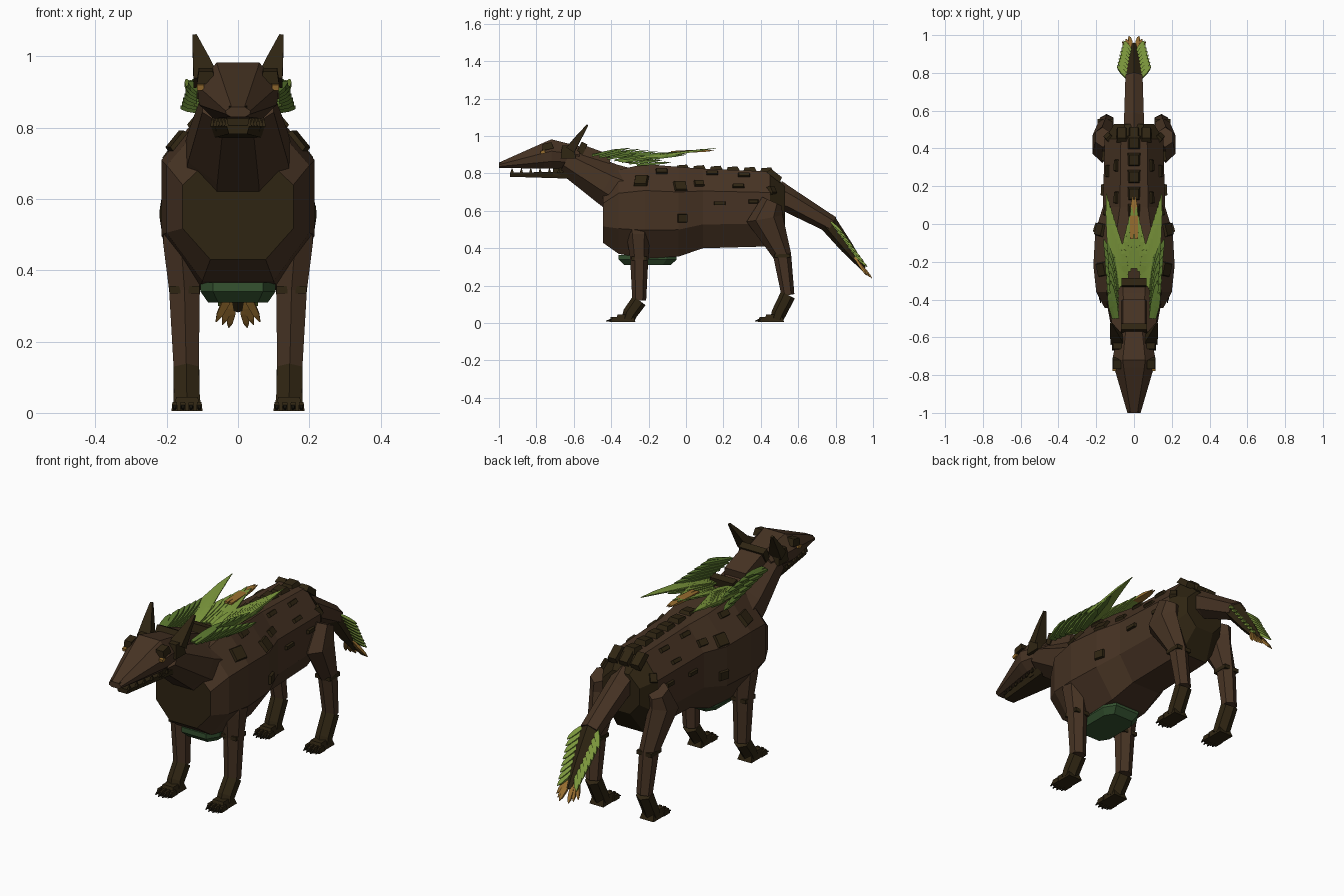
import bpy, bmesh, math
from mathutils import Vector, Matrix
from mathutils.bvhtree import BVHTree

if "Cube" in bpy.data.objects:
    bpy.data.objects.remove(bpy.data.objects["Cube"])


def material(name, rgb):
    m = bpy.data.materials.new(name)
    m.use_nodes = True
    m.diffuse_color = (*rgb, 1)
    m.node_tree.nodes["Principled BSDF"].inputs["Base Color"].default_value = (*rgb, 1)
    return m


BARK = material("brown bark", (.062, .033, .017))
DARK = material("dark bark", (.028, .018, .006))
LEAF = material("leaf green", (.2, .31, .045))
DEEP = material("deep leaf green", (.1, .18, .027))
MOSS = material("moss green", (.035, .085, .03))
TAN = material("dry leaf tan", (.32, .16, .03))
BLACK = material("claw black", (.01, .008, .004))


def finish(name, bm, *mats, rule=None):
    bmesh.ops.recalc_face_normals(bm, faces=bm.faces)
    if rule:
        for f in bm.faces:
            f.material_index = rule(f)
    mesh = bpy.data.meshes.new(name)
    bm.to_mesh(mesh)
    bm.free()
    for m in mats:
        mesh.materials.append(m)
    ob = bpy.data.objects.new(name, mesh)
    bpy.context.collection.objects.link(ob)
    return ob


def loft(bm, rings):
    loops = [[bm.verts.new(p) for p in ring] for ring in rings]
    n = len(loops[0])
    for a, b in zip(loops, loops[1:]):
        for i in range(n):
            bm.faces.new((a[i], a[(i + 1) % n], b[(i + 1) % n], b[i]))
    bm.faces.new(loops[0])
    bm.faces.new(loops[-1])


def section(y, z0, z1, w, profile):
    """Mirrored cross-section; profile holds (width, height) fractions."""
    half = [Vector((a * w, y, z0 + h * (z1 - z0))) for a, h in profile]
    return half + [Vector((-p.x, p.y, p.z)) for p in reversed(half)]


def tube(bm, stops, n=8):
    """Faceted limb through (x, y, z, half_width, half_depth) stops."""
    pts = [Vector(s[:3]) for s in stops]
    rings = []
    for i, (p, s) in enumerate(zip(pts, stops)):
        t = (pts[min(i + 1, len(pts) - 1)] - pts[max(i - 1, 0)]).normalized()
        u = Vector((1, 0, 0))
        u = (u - t * u.dot(t)).normalized()
        v = t.cross(u)
        k = 1 / math.cos(math.pi / n)
        angles = [(j + .5) * math.tau / n for j in range(n)]
        rings.append([p + u * s[3] * k * math.cos(a) + v * s[4] * k * math.sin(a) for a in angles])
    loft(bm, rings)


def box(bm, loc, size, tilt=0, taper=1, rot=None):
    rot = rot or Matrix.Rotation(math.radians(tilt), 3, 'X')
    corners = ((-1, -1), (1, -1), (1, 1), (-1, 1))
    loft(bm, [[Vector(loc) + rot @ Vector((x * size[0] * k / 2, y * size[1] * k / 2, z * size[2] / 2))
               for x, y in corners] for z, k in ((-1, 1), (1, taper))])


def blade(bm, base, tip, width=.016, thick=.007):
    a, b = Vector(base), Vector(tip)
    stops = [(*a.lerp(b, t), width * k, thick * k) for t, k in ((0, .7), (.45, 1), (.8, .75), (1, .12))]
    tube(bm, stops, 4)


# Body, with dark chest and rump
trunk = ((.45, 1), (1, .72), (1, .3), (.5, 0))
bm = bmesh.new()
loft(bm, [section(*s, trunk) for s in (
    (-.445, .43, .72, .155), (-.36, .37, .82, .2), (-.22, .345, .85, .215), (-.04, .355, .835, .205),
    (.09, .4, .825, .165), (.45, .41, .81, .155), (.53, .53, .73, .105))])
bmesh.ops.recalc_face_normals(bm, faces=bm.faces)
skin = BVHTree.FromBMesh(bm)
finish("body", bm, BARK, DARK, rule=lambda f: int(abs(f.normal.y) > .9 or f.calc_center_median().y > .46))

# Neck and the raised scruff behind the skull
bm = bmesh.new()
tube(bm, [(0, -.33, .7, .15, .135), (0, -.42, .745, .14, .115), (0, -.64, .87, .1, .075)])
box(bm, (0, -.48, .89), (.14, .17, .07), -20, .85)
finish("neck", bm, BARK)
bm = bmesh.new()
box(bm, (0, -.555, .935), (.14, .035, .06), -25)
box(bm, (0, -.31, .875), (.13, .04, .04), -10)
finish("scruff_plates", bm, DARK)

# Head and lower jaw
skull = ((.52, 1), (1, .6), (.95, .25), (.6, 0))
bm = bmesh.new()
loft(bm, [section(*s, skull) for s in (
    (-1, .83, .858, .035), (-.76, .825, .965, .105), (-.72, .825, .982, .115), (-.57, .83, .945, .085))])
finish("head", bm, BARK)
bm = bmesh.new()
loft(bm, [section(*s, ((1, 1), (.8, 0))) for s in ((-.94, .782, .805, .032), (-.62, .772, .808, .08))])
for s in (-1, 1):
    for i in range(6):
        box(bm, (s * (.032 + .008 * i), -.93 + .05 * i, .815), (.012, .018, .025), 0, .2)
box(bm, (0, -.66, .815), (.13, .1, .05))
box(bm, (0, -.985, .852), (.05, .025, .018), 10)
finish("jaw_and_teeth", bm, DARK)

# Brows, ears and eyes
bm = bmesh.new()
eyes = bmesh.new()
for s in (-1, 1):
    tube(bm, [(s * .09, -.615, .93, .035, .025), (s * .105, -.575, .99, .022, .016),
              (s * .122, -.527, 1.058, .006, .005)], 4)
    box(bm, (s * .09, -.74, .945), (.05, .06, .035), 12, .8)
    box(bm, (s * .088, -.63, .915), (.055, .08, .07), 0, .8)
    box(eyes, (s * .105, -.765, .914), (.02, .025, .016), 12)
finish("ears_and_brows", bm, DARK)
finish("eyes", eyes, TAN)

# Legs, joints, paws and claws, mirrored across the body
limbs = {
    "front": ([(.165, -.255, .56, .04, .06), (.16, -.255, .48, .05, .056), (.15, -.25, .345, .043, .042),
               (.145, -.25, .12, .035, .032)], -.25, .345),
    "hind": ([(.165, .46, .65, .04, .05), (.168, .42, .56, .052, .085), (.15, .515, .36, .04, .042),
              (.145, .545, .15, .034, .03)], .515, .36),
}
for end, (stops, knee_y, knee_z) in limbs.items():
    legs, paws, claws = bmesh.new(), bmesh.new(), bmesh.new()
    ankle = Vector(stops[-1][:3])
    for s in (-1, 1):
        tube(legs, [(s * x, y, z, a, b) for x, y, z, a, b in stops], 6)
        box(paws, (s * .15, knee_y, knee_z), (.084, .084, .02))
        y = ankle.y
        tube(paws, [(s * .145, y, ankle.z, .036, .036), (s * .144, y - .05, .05, .036, .034),
                    (s * .143, y - .06, .02, .038, .03)], 6)
        box(paws, (s * .143, y - .075, .025), (.08, .11, .04), 0, .75)
        for i in range(4):
            x = s * (.143 + (i - 1.5) * .023)
            reach = y - .125 - .01 * (i in (1, 2))
            box(paws, (x, reach, .018), (.018, .05, .026), 0, .7)
            tube(claws, [(x, reach - .015, .018, .006, .006), (x, reach - .042, .01, .002, .002)], 4)
    finish(end + "_legs", legs, BARK)
    finish(end + "_paws", paws, DARK)
    finish(end + "_claws", claws, BLACK)

# Bark plates laid on the flanks, and ridge plates along the spine
flank = [(-.24, .76, .08, .075), (-.03, .73, .075, .07), (.07, .745, .06, .04), (-.13, .81, .07, .035),
         (.14, .8, .07, .025), (.28, .73, .07, .022), (.31, .79, .07, .025), (.18, .64, .07, .022),
         (.36, .65, .06, .022), (-.02, .56, .06, .05), (.46, .71, .04, .05)]
bm = bmesh.new()
for s in (-1, 1):
    for y, z, w, h in flank:
        hit, normal, _, _ = skin.ray_cast(Vector((s, y, z)), Vector((-s, 0, 0)))
        if hit:
            box(bm, hit, (w, h, .026), 0, .8, normal.to_track_quat('Z', 'Y').to_matrix())
for i in range(6):
    box(bm, (0, -.02 + .09 * i, .832 - .003 * i), (.07, .075, .026), 5, .7)
for x in (-.065, 0, .065):
    box(bm, (x, .475, .79), (.055, .09, .03), -38, .8)
finish("bark_plates", bm, DARK)

# Moss slab under the chest
bm = bmesh.new()
loft(bm, [[Vector((x * k, -.205 + y * k, z)) for x, y in
           ((-.07, -.155), (.07, -.155), (.105, -.1), (.105, .1), (.07, .155), (-.07, .155), (-.105, .1), (-.105, -.1))]
          for z, k in ((.365, 1), (.34, 1), (.31, .8))])
finish("belly_moss", bm, MOSS)

# Leaf mane: outer ruff, long side fans and a central crest
mane, under, dry = bmesh.new(), bmesh.new(), bmesh.new()
for s in (-1, 1):
    for i in range(9):
        t = i / 8
        blade(mane, (s * (.04 + .07 * t), -.3 - .06 * t, .865), (s * (.06 + .085 * t), -.12 + .28 * t, .91 + .025 * t))
    for i in range(7):
        t = i / 6
        blade(under, (s * .105, -.5 + .24 * t, .895 - .05 * t), (s * (.135 + .025 * t), -.36 + .28 * t, .93 - .07 * t))
        blade(under, (s * .09, -.5 + .22 * t, .9 - .03 * t), (s * (.125 + .02 * t), -.3 + .3 * t, .935 - .035 * t))
    for i in range(5):
        t = i / 4
        blade(mane, (s * .055 * (1 - t), -.28 + .06 * t, .87), (s * (.058 - .045 * t), -.1 + .19 * t, .91 + .02 * t), .018)
    blade(dry, (s * .012, -.08, .915), (s * .006, .15, .922), .013)
finish("mane_leaves", mane, LEAF)
finish("ruff_leaves", under, DEEP)
finish("mane_dry_leaf", dry, TAN)

# Tail with leaf chevrons and dry tip
bm = bmesh.new()
tube(bm, [(0, .48, .685, .055, .07), (0, .56, .65, .052, .055), (0, .78, .525, .045, .04)], 6)
finish("tail_base", bm, BARK)
bm = bmesh.new()
tube(bm, [(0, .76, .535, .044, .042), (0, .86, .405, .032, .03), (0, .95, .29, .012, .012)], 6)
finish("tail_end", bm, DARK)
green, dry = bmesh.new(), bmesh.new()
for s in (-1, 1):
    for i in range(8):
        t = i / 7
        a = (s * (.035 - .02 * t), .775 + .13 * t, .54 - .18 * t)
        blade(green, a, (s * (.09 - .035 * t), a[1] + .065, a[2] - .06), .013)
    for i in range(3):
        blade(dry, (s * .012, .9 + .015 * i, .355 - .02 * i), (s * (.062 - .018 * i), .965 + .015 * i, .255 - .008 * i), .011)
finish("tail_leaves", green, LEAF)
finish("tail_dry_tip", dry, TAN)
